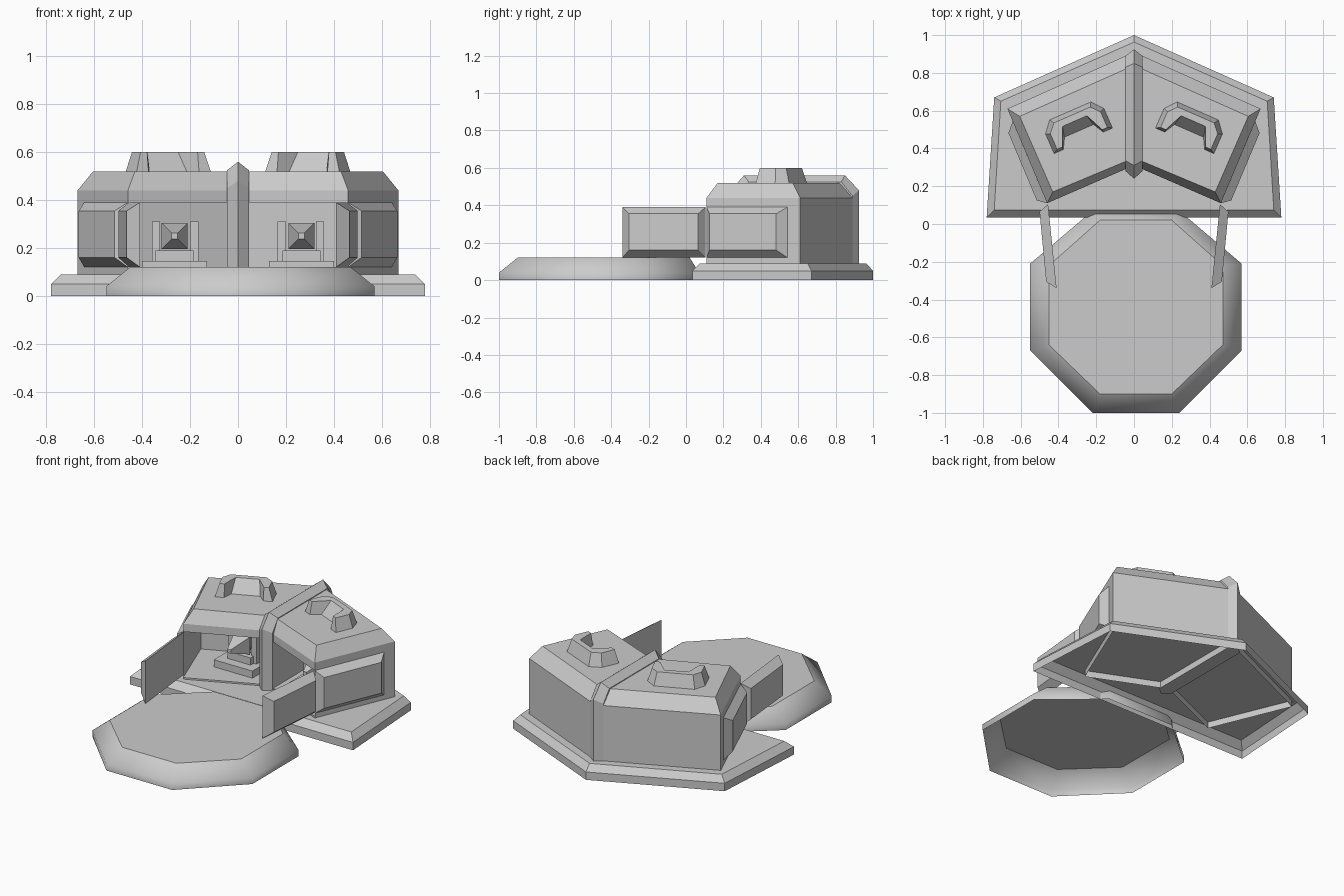
import bpy, bmesh
from mathutils import Vector

if "Cube" in bpy.data.objects:
    bpy.data.objects.remove(bpy.data.objects["Cube"])


def build(name, verts, faces, mirror=False):
    me = bpy.data.meshes.new(name)
    me.from_pydata([tuple(v) for v in verts], [], faces)
    bm = bmesh.new()
    bm.from_mesh(me)
    bmesh.ops.recalc_face_normals(bm, faces=bm.faces)
    bm.to_mesh(me)
    bm.free()
    ob = bpy.data.objects.new(name, me)
    bpy.context.collection.objects.link(ob)
    if mirror:
        ob.modifiers.new("Mirror", 'MIRROR')
    return ob


def loft(name, rings, bottom=True, top=True, mirror=False):
    """Join closed rings of equal length, with optional end caps."""
    n = len(rings[0])
    verts = [v for r in rings for v in r]
    faces = [(k*n + i, k*n + (i+1) % n, (k+1)*n + (i+1) % n, (k+1)*n + i)
             for k in range(len(rings) - 1) for i in range(n)]
    if bottom:
        faces.append(tuple(range(n)))
    if top:
        faces.append(tuple(range(len(verts) - n, len(verts))))
    return build(name, verts, faces, mirror)


def at(pts, z):
    return [(x, y, z) for x, y in pts]


def panel(name, inner, outer):
    """Upright bevelled slab between a large inner and a small outer face."""
    (a, b), (c, d) = inner, outer
    loft(name, [at([a], .12) + at([b], .12) + at([b], .39) + at([a], .39),
                at([c], .16) + at([d], .16) + at([d], .355) + at([c], .355)], mirror=True)


def box(name, x0, x1, y0, y1, z0, z1):
    p = [(x0, y0), (x1, y0), (x1, y1), (x0, y1)]
    loft(name, [at(p, z0), at(p, z1)], mirror=True)


# foundation slab, open underneath
outer = [(-.78, .035), (.78, .035), (.74, .67), (0, 1), (-.74, .67)]
inner = [(-.74, .075), (.74, .075), (.705, .65), (0, .963), (-.705, .65)]
loft("foundation", [at(outer, 0), at(outer, .05), at(inner, .09)], bottom=False)


# octagonal landing pad, open underneath, with a soft rim
def octagon(hx, y0, y1, fx, f0, f1):
    return [(.01 + x, y) for x, y in [(-fx, y0), (fx, y0), (hx, f0), (hx, f1),
                                     (fx, y1), (-fx, y1), (-hx, f1), (-hx, f0)]]


rim = octagon(.56, -1, .07, .23, -.67, -.21)
pad = loft("landing_pad", [at(rim, 0), at(rim, .04),
                           at(octagon(.46, -.9, .02, .19, -.64, -.22), .12)], bottom=False)
for p in pad.data.polygons:
    p.use_smooth = len(p.vertices) == 4

# hangar shell: right half with open front and a room inside, mirrored
D, A, B, C = (0, .31), (.46, .11), (.67, .61), (0, .91)
wall = [D, A, B, C]
roof = [(0, .35), (.43, .17), (.605, .57), (0, .84)]
room = [(0.03, .297), A, (.60, .485), (.03, .734)]
V = at(wall, .05) + at(wall, .44) + at(roof, .52) + at(room, .10) + at(room, .39)
V += [(0, .31, .39)]
F = [(1, 2, 6, 5), (2, 3, 7, 6),                               # outer walls
     (4, 5, 9, 8), (5, 6, 10, 9), (6, 7, 11, 10), (8, 9, 10, 11),  # roof
     (20, 16, 17, 5, 4),                                       # lintel
     (12, 13, 14, 15), (16, 17, 18, 19),                       # floor, ceiling
     (13, 14, 18, 17), (14, 15, 19, 18), (15, 12, 16, 19),     # room walls
     (0, 1, 13, 12)]
build("hangar", V, F, mirror=True)

# ridged rib running up, over and down the middle
mid = [(.24, .05), (.24, .48), (.31, .56), (.85, .56), (.925, .48), (.925, .05)]
side = [(.28, .05), (.28, .45), (.335, .525), (.83, .525), (.89, .45), (.89, .05)]
rib = loft("centre_rib", [[(x, y, z) for y, z in p] for x, p in
                          ((-.045, side), (0, mid), (.045, side))])
for p in rib.data.polygons:
    p.use_smooth = False

# side wall panels and opened doors
panel("side_panel", ((.46, .11), (.642, .543)), ((.515, .125), (.665, .482)))
panel("door", ((.455, .105), (.41, -.34)), ((.50, .065), (.465, -.305)))

# U-shaped roof vents, rotated to follow each wing
u, v, c = Vector((.917, -.4)), Vector((.4, .917)), Vector((.29, .49))


def vent_ring(half, z):
    pts = half + [(-a, b) for a, b in reversed(half)]
    return at([tuple(c + u*a + v*b) for a, b in pts], z)


low = [(.085, 0), (.115, -.055), (.17, -.055), (.17, .06), (.12, .12)]
high = [(.07, .06), (.115, -.04), (.145, -.04), (.145, .05), (.105, .095)]
# ring order: inner corner, arm, outer corner, then the mirrored side
vent = loft("roof_vent", [vent_ring(low, .515), vent_ring(high, .60)], mirror=True)


# parked craft: blunt pyramid nose pointing forward
def square(h, y):
    return [(.265 + sx*h, y, .25 + sz*h) for sx, sz in ((-1, -1), (1, -1), (1, 1), (-1, 1))]


loft("craft_nose", [square(.012, .29), square(.055, .42), square(.03, .47)], mirror=True)

# cradle holding each craft
box("cradle_plate", .13, .40, .33, .54, .10, .145)
box("cradle_base", .185, .345, .39, .50, .145, .19)
for nm, x in (("inner", .165), ("outer", .325)):
    box("cradle_post_" + nm, x, x + .035, .42, .48, .145, .31)
